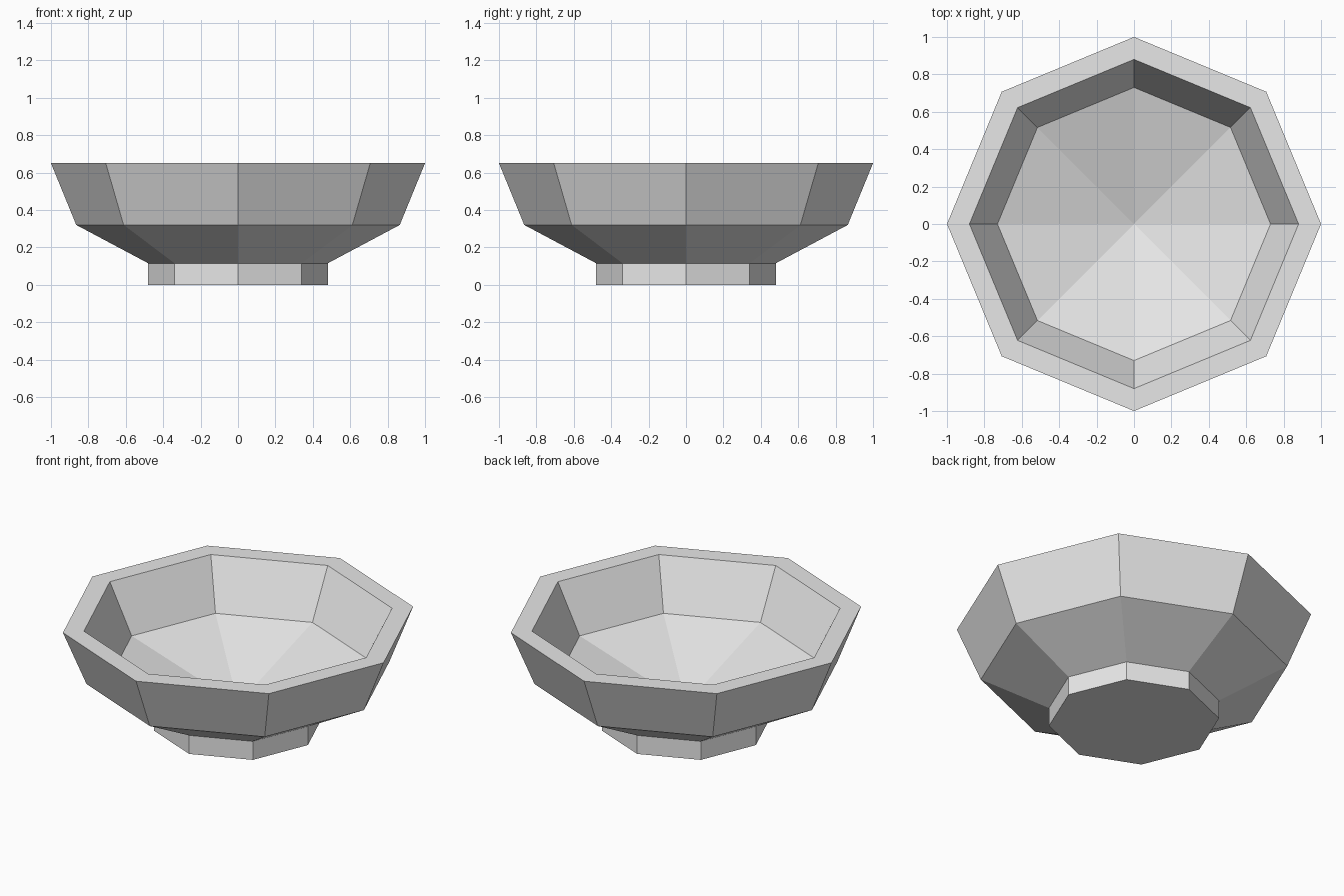
import bpy
import bmesh
from math import cos, sin, pi

cube = bpy.data.objects.get("Cube")
if cube:
    bpy.data.objects.remove(cube, do_unlink=True)

SIDES = 8

grey = bpy.data.materials.new("light_grey")
grey.use_nodes = True
colour = (0.8, 0.8, 0.8, 1)
grey.diffuse_color = colour
grey.node_tree.nodes["Principled BSDF"].inputs["Base Color"].default_value = colour


def lathe(name, profile):
    """Sweep a (radius, height) profile round z; radius 0 closes to a point."""
    bm = bmesh.new()
    rings = []
    for r, z in profile:
        count = SIDES if r else 1
        rings.append([bm.verts.new((r * cos(2 * pi * i / SIDES),
                                    r * sin(2 * pi * i / SIDES), z))
                      for i in range(count)])
    for a, b in zip(rings, rings[1:]):
        for i in range(SIDES):
            j = (i + 1) % SIDES
            corners = [a[i % len(a)], a[j % len(a)], b[j % len(b)], b[i % len(b)]]
            bm.faces.new(list(dict.fromkeys(corners)))
    bmesh.ops.recalc_face_normals(bm, faces=bm.faces)
    mesh = bpy.data.meshes.new(name)
    bm.to_mesh(mesh)
    bm.free()
    mesh.materials.append(grey)
    obj = bpy.data.objects.new(name, mesh)
    bpy.context.collection.objects.link(obj)
    return obj


# Foot, flared outside, flat rim, inner wall and sloping floor
lathe("bowl", [(0, 0), (0.48, 0), (0.48, 0.115), (0.865, 0.32), (1, 0.65),
               (0.88, 0.65), (0.73, 0.354), (0, 0.125)])
